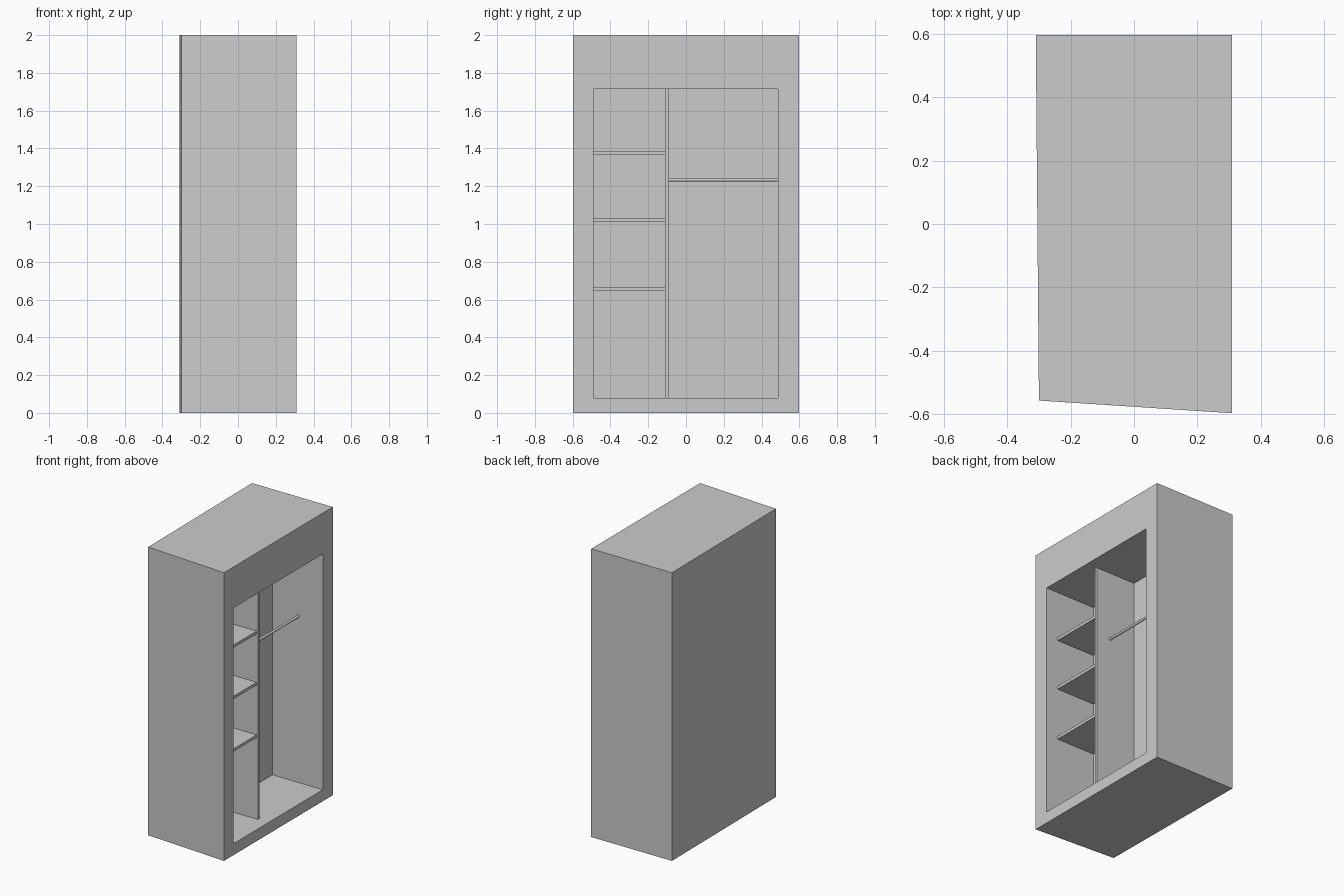
import bpy, bmesh, math

if "Cube" in bpy.data.objects:
    bpy.data.objects.remove(bpy.data.objects["Cube"])


def prism(name, outline, z0, z1):
    """Extrude a plan outline (x, y) from z0 to z1."""
    bm = bmesh.new()
    face = bm.faces.new([bm.verts.new((x, y, z0)) for x, y in outline])
    top = bmesh.ops.extrude_face_region(bm, geom=[face])["geom"]
    bmesh.ops.translate(bm, vec=(0, 0, z1 - z0),
                        verts=[v for v in top if isinstance(v, bmesh.types.BMVert)])
    bmesh.ops.recalc_face_normals(bm, faces=bm.faces)
    mesh = bpy.data.meshes.new(name)
    bm.to_mesh(mesh)
    bm.free()
    obj = bpy.data.objects.new(name, mesh)
    bpy.context.collection.objects.link(obj)
    return obj


def box(name, x0, x1, y0, y1, z0, z1):
    return prism(name, [(x0, y0), (x1, y0), (x1, y1), (x0, y1)], z0, z1)


# Interior limits
BACK, Y0, Y1, Z0, Z1 = -0.076, -0.49, 0.487, 0.08, 1.715
DIV0, DIV1 = -0.11, -0.09

# Slightly skewed outer case, hollowed from the +x side
case = prism("wardrobe_case",
             [(-0.30, -0.557), (0.31, -0.597), (0.31, 0.597), (-0.31, 0.597)], 0, 2)
cutter = box("cavity_cutter", BACK, 0.5, Y0, Y1, Z0, Z1)
mod = case.modifiers.new("cavity", "BOOLEAN")
mod.operation = "DIFFERENCE"
mod.solver = "EXACT"
mod.object = cutter
bpy.context.view_layer.objects.active = case
case.select_set(True)
bpy.ops.object.modifier_apply(modifier=mod.name)
bpy.data.objects.remove(cutter)

# Upright divider and the shelves beside it
box("divider", BACK, 0.23, DIV0, DIV1, Z0, Z1)
for i, z in enumerate((0.655, 1.02, 1.375)):
    box(f"shelf_{i + 1}", BACK, 0.22, Y0, DIV0, z - 0.01, z + 0.01)

# Hanging rail
bpy.ops.mesh.primitive_cylinder_add(
    vertices=16, radius=0.009, depth=Y1 - DIV1,
    location=(0.122, (Y1 + DIV1) / 2, 1.234), rotation=(math.pi / 2, 0, 0))
bpy.context.object.name = "hanging_rail"
bpy.ops.object.shade_smooth_by_angle()
